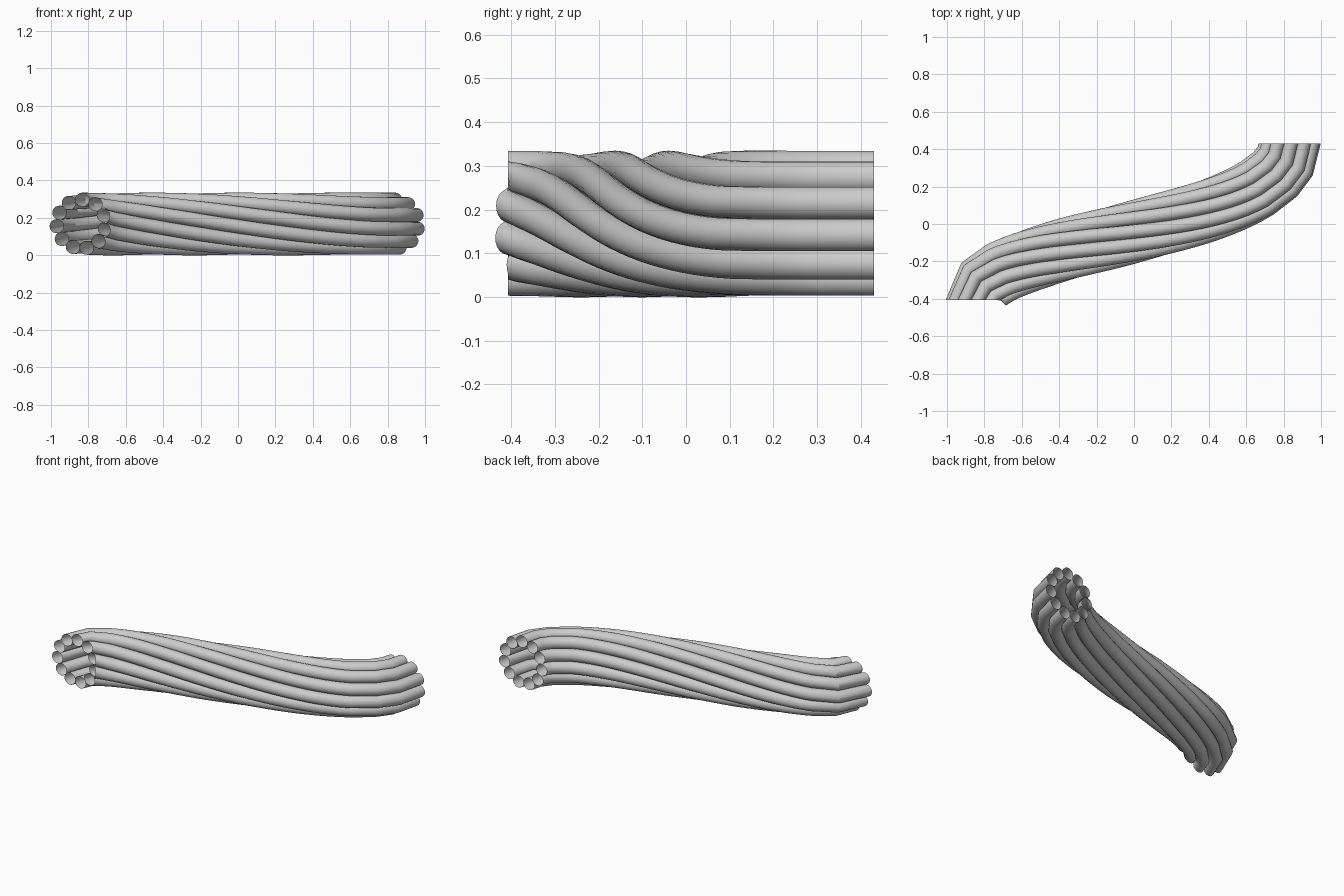
import bpy, math
from mathutils import Vector

if "Cube" in bpy.data.objects:
    bpy.data.objects.remove(bpy.data.objects["Cube"])

STRANDS, SIDES = 11, 20
RING, RAD, ZC = 0.1306, 0.0372, 0.167
STEP = 2 * math.pi / STRANDS
START = math.radians(87)

# S-shaped centre path (cubic, both ends pointing along y)
P = [Vector((-0.84, -0.407, ZC)), Vector((-0.84, -0.07, ZC)),
     Vector((0.833, -0.05, ZC)), Vector((0.833, 0.43, ZC))]

# coarse steps at the tight ends, fine steps in the twisted middle
TS = [0, 0.09, 0.17] + [0.17 + 0.63 * i / 24 for i in range(1, 25)] + [0.87, 0.93, 1]


def frame(t):
    s = 1 - t
    c = s**3 * P[0] + 3*s*s*t * P[1] + 3*s*t*t * P[2] + t**3 * P[3]
    d = s*s * (P[1]-P[0]) + 2*s*t * (P[2]-P[1]) + t*t * (P[3]-P[2])
    d.normalize()
    return c, Vector((d.y, -d.x, 0))


def twist(t):
    # three strand steps, eased in and finished before the far bend
    u = min(t / 0.85, 1)
    return -3 * STEP * u * u * (3 - 2 * u)


def make_strand(k):
    verts, faces = [], []
    for t in TS:
        c, right = frame(t)
        a = START + k * STEP + twist(t)
        for j in range(SIDES):
            b = a + 2 * math.pi * j / SIDES
            x = RING * math.cos(a) + RAD * math.cos(b)
            z = RING * math.sin(a) + RAD * math.sin(b)
            verts.append(c + right * x + Vector((0, 0, z)))
    for i in range(len(TS) - 1):
        for j in range(SIDES):
            n = (j + 1) % SIDES
            faces.append((i*SIDES + j, i*SIDES + n, (i+1)*SIDES + n, (i+1)*SIDES + j)[::-1])
    me = bpy.data.meshes.new("strand")
    me.from_pydata(verts, [], faces)
    ob = bpy.data.objects.new(f"strand_{k + 1}", me)
    bpy.context.collection.objects.link(ob)
    ob.select_set(True)
    bpy.context.view_layer.objects.active = ob


# ring of open tubes forming the hollow rope
for k in range(STRANDS):
    make_strand(k)
bpy.ops.object.shade_smooth_by_angle(angle=math.radians(30))
